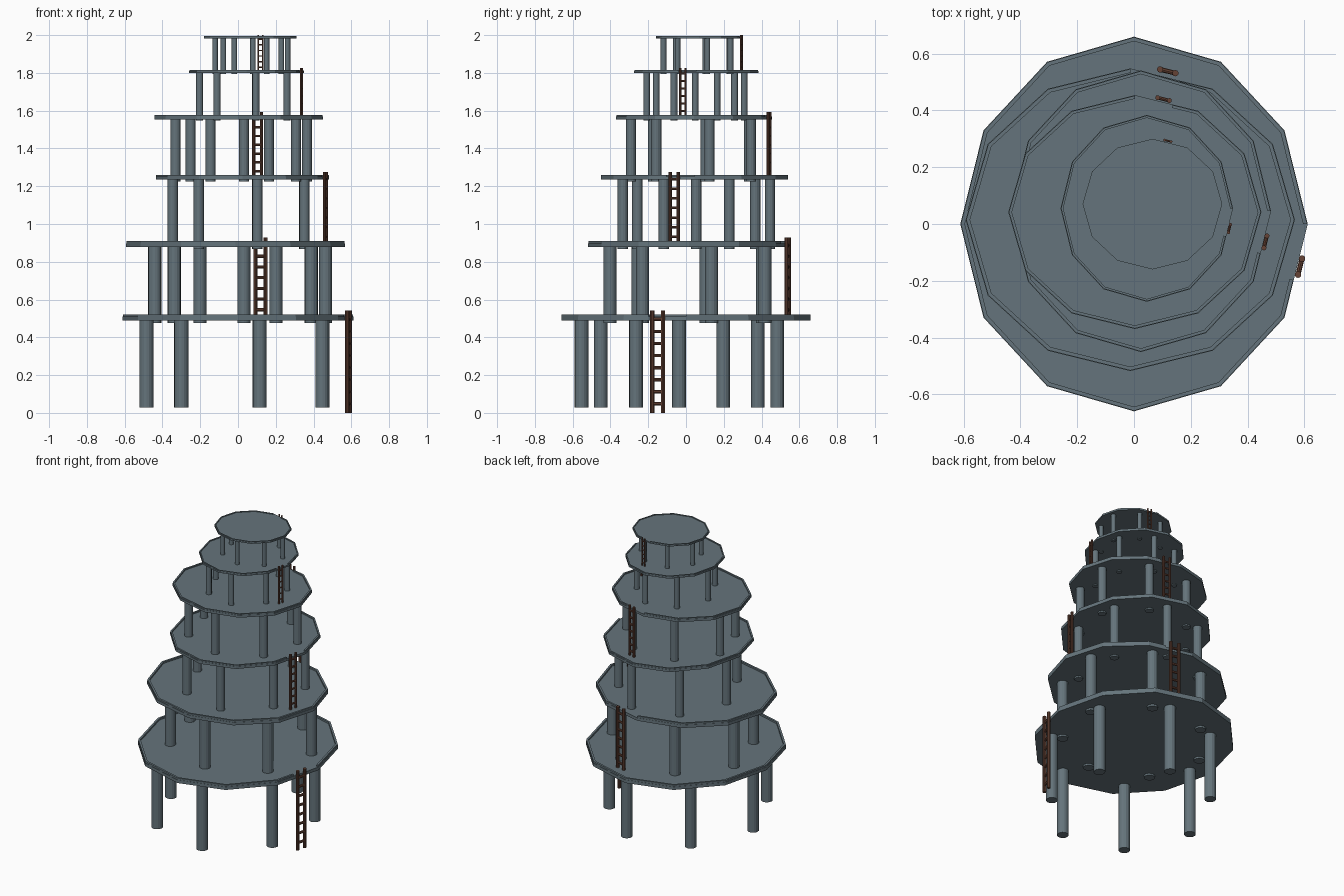
import bpy, bmesh, math
from mathutils import Vector, Matrix

if "Cube" in bpy.data.objects:
    bpy.data.objects.remove(bpy.data.objects["Cube"])


def material(name, rgb):
    m = bpy.data.materials.new(name)
    m.diffuse_color = (*rgb, 1)
    m.use_nodes = True
    m.node_tree.nodes["Principled BSDF"].inputs["Base Color"].default_value = m.diffuse_color
    return m


SLATE = material("slate", (0.13, 0.175, 0.2))
WOOD = material("wood", (0.13, 0.055, 0.035))


def finish(name, bm, mat):
    bmesh.ops.recalc_face_normals(bm, faces=bm.faces)
    me = bpy.data.meshes.new(name)
    bm.to_mesh(me)
    bm.free()
    me.materials.append(mat)
    bpy.context.collection.objects.link(bpy.data.objects.new(name, me))


def rod(bm, a, b, r, sides):
    d = b - a
    turn = d.to_track_quat('Z', 'Y').to_matrix().to_4x4()
    bmesh.ops.create_cone(bm, cap_ends=True, segments=sides, radius1=r, radius2=r,
                          depth=d.length, matrix=Matrix.Translation((a + b) / 2) @ turn)


def oval(c, rx, ry, degrees, z=0):
    a = math.radians(degrees)
    return Vector((c[0] + rx * math.cos(a), c[1] + ry * math.sin(a), z))


# twelve-sided floor slab
def slab(name, c, rx, ry, z0, z1):
    bm = bmesh.new()
    face = bm.faces.new([bm.verts.new(oval(c, rx, ry, 30 * i, z0)) for i in range(12)])
    ext = bmesh.ops.extrude_face_region(bm, geom=[face], use_keep_orig=True)
    top = [v for v in ext["geom"] if isinstance(v, bmesh.types.BMVert)]
    bmesh.ops.translate(bm, verts=top, vec=(0, 0, z1 - z0))
    finish(name, bm, SLATE)


# raised lip round the floor, left open where the ladder arrives
def rim(name, c, rx, ry, w, z0, z1, start):
    def ring(inset, z):
        pts = [oval(c, rx - inset, ry - inset, start + 30 * i, z) for i in range(13)]
        pts[12] = pts[11].lerp(pts[12], 0.4)
        return pts
    bm = bmesh.new()
    rows = [[bm.verts.new(p) for p in ring(*k)]
            for k in ((0.002, z0), (0.002, z1), (w, z1), (w, z0))]
    for k in range(4):
        a, b = rows[k], rows[(k + 1) % 4]
        for i in range(12):
            bm.faces.new((a[i], a[i + 1], b[i + 1], b[i]))
    for end in (0, 12):
        bm.faces.new([r[end] for r in rows])
    finish(name, bm, SLATE)


# ring of seven round posts
def pillars(name, c, rx, ry, phase, r, z0, z1):
    bm = bmesh.new()
    for i in range(7):
        a = phase + 360 / 7 * i
        rod(bm, oval(c, rx, ry, a, z0), oval(c, rx, ry, a, z1), r, 16)
    finish(name, bm, SLATE)


# two rails joined by rungs
def ladder(name, spot, along, half, r, z0, z1, rungs):
    bm = bmesh.new()
    c, t = Vector((*spot, 0)), along.normalized() * half
    for p in (c - t, c + t):
        rod(bm, p + Vector((0, 0, z0)), p + Vector((0, 0, z1)), r, 10)
    for i in range(rungs):
        up = Vector((0, 0, z0 + (z1 - z0) * (i + 0.75) / (rungs + 0.5)))
        rod(bm, c - t + up, c + t + up, r * 0.75, 8)
    finish(name, bm, WOOD)


# floors: centre, radii, top height, post ring centre, ladder place, rungs
LEVELS = [
    ((0, 0), 0.612, 0.66, 0.522, (0.005, -0.035), (0.585, -0.15), 8),
    ((-0.013, 0.015), 0.58, 0.533, 0.909, (0.015, 0.026), (0.119, 0.538), 7),
    ((0.024, 0.045), 0.459, 0.496, 1.26, (0.021, 0.055), (0.463, -0.063), 7),
    ((0.003, 0.042), 0.446, 0.412, 1.578, (0.02, 0.04), (0.104, 0.44), 7),
    ((0.045, 0.055), 0.304, 0.329, 1.816, (0.04, 0.05), (0.336, -0.016), 6),
    ((0.065, 0.07), 0.246, 0.23, 1.994, (0.072, 0.066), (0.119, 0.293), 6),
]

below = under = 0.0
for n, (c, rx, ry, top, ring, spot, rungs) in enumerate(LEVELS, 1):
    k = rx / 0.612                      # every part shrinks with its floor
    odd = n % 2
    start = 0 if odd else 90            # ladders alternate right side and back
    thick = 0.033 * k
    lip = thick * 0.35
    slab(f"floor_{n}", c, rx, ry, top - thick, top - lip)
    rim(f"rim_{n}", c, rx, ry, 0.004 + 0.012 * k, top - lip - 0.002, top, start)
    foot = 0.028 if n == 1 else under - 0.013 * k
    pillars(f"pillars_{n}", ring, rx * 0.8, ry * 0.805, -77 if odd else -88,
            0.0365 * k, foot, top - thick * 0.6)
    along = oval(c, rx, ry, start) - oval(c, rx, ry, start - 30)
    ladder(f"ladder_{n}", spot, along, 0.029 * k, 0.0118 * k,
           max(0, below - 0.02 * k), min(2, top + 0.021 * k), rungs)
    below, under = top, top - thick
